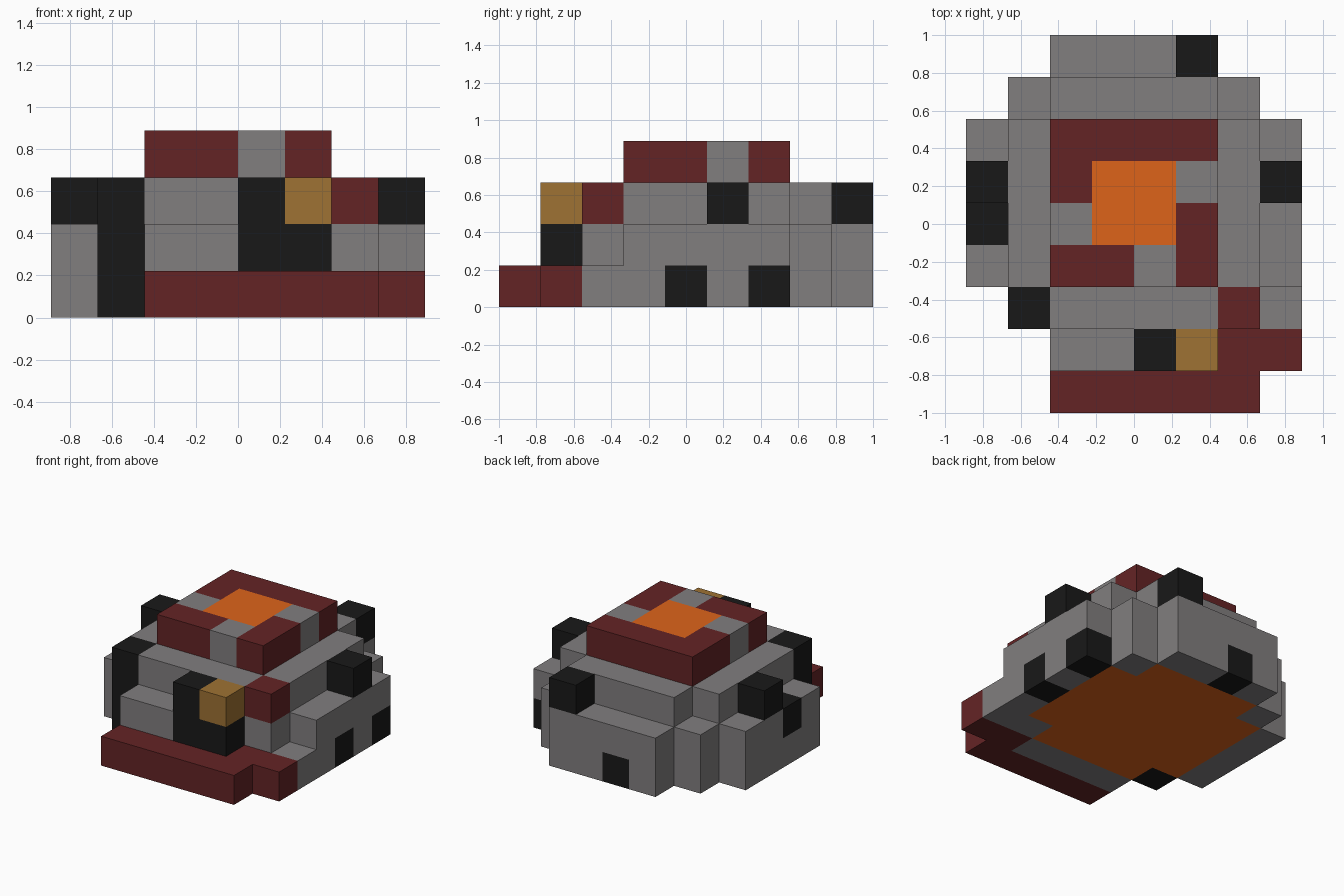
import bpy
import bmesh
from mathutils import Vector

if "Cube" in bpy.data.objects:
    bpy.data.objects.remove(bpy.data.objects["Cube"])

UNIT = 2 / 9                        # the model is a grid of 8 x 9 x 4 blocks
ORIGIN = Vector((-4, -4.5, 0))


def material(name, colour):
    mat = bpy.data.materials.new(name)
    mat.use_nodes = True
    rgba = (*colour, 1)
    mat.diffuse_color = rgba
    mat.node_tree.nodes["Principled BSDF"].inputs["Base Color"].default_value = rgba
    return mat


stone = material("grey stone", (0.219, 0.21, 0.212))
coal = material("black coal", (0.0097, 0.0097, 0.0097))
brick = material("dark red brick", (0.127, 0.0176, 0.0185))
lava = material("orange lava", (0.73, 0.127, 0.0103))
gold = material("dull gold", (0.342, 0.168, 0.033))

cells = {}                          # grid position -> (part, material)


def fill(part, mat, x, y, z):
    """Fill a box of blocks; each axis is a block number or a (start, end) pair."""
    spans = [range(*a) if isinstance(a, tuple) else range(a, a + 1) for a in (x, y, z)]
    for i in spans[0]:
        for j in spans[1]:
            for k in spans[2]:
                cells[i, j, k] = (part, mat)


# Stepped stone body, wide lower tier and narrower upper tier
fill("lower_tier", stone, (0, 8), (3, 7), (0, 2))
fill("lower_tier", stone, (1, 7), (7, 8), (0, 2))
fill("lower_tier", stone, (2, 6), (8, 9), (0, 2))
fill("lower_tier", stone, (2, 7), (2, 3), (0, 2))
fill("lower_tier", stone, (2, 6), (1, 2), (0, 2))
fill("lower_tier", stone, 7, 2, 0)
fill("upper_tier", stone, (1, 7), (3, 7), 2)
fill("upper_tier", stone, (2, 6), (2, 8), 2)

# Lava core reaching the underside
fill("lava_core", lava, (1, 7), (3, 7), 0)
fill("lava_core", lava, (2, 6), (2, 8), 0)

# Brick rim with stone gaps around the lava vent
fill("brick_rim", brick, (2, 6), (3, 7), 3)
for x, y in ((4, 3), (2, 4), (5, 5)):
    fill("rim_stones", stone, x, y, 3)
fill("lava_vent", lava, (3, 5), (4, 6), 3)

# Front step and brick on the front shoulder
fill("front_step", brick, (2, 7), 0, 0)
fill("front_step", brick, (6, 8), 1, 0)
fill("shoulder_brick", brick, 6, 2, 2)

# Coal pillars and gold block at the front
fill("corner_pillar", coal, 1, 2, (0, 3))
fill("front_coal", coal, (4, 6), 1, 1)
fill("front_coal", coal, 4, 1, 2)
fill("gold_block", gold, 5, 1, 2)

# Coal lumps on the ledges and set into the walls
fill("left_ledge_coal", coal, 7, 5, 2)
fill("right_ledge_coal", coal, 0, 5, 2)
fill("back_ledge_coal", coal, 5, 8, 2)
fill("right_wall_coal", coal, 0, 4, 1)
fill("back_wall_coal", coal, 3, 8, 0)
for y in (4, 6):
    fill("left_wall_coal", coal, 7, y, 0)


def build(part):
    """Make one mesh from the exposed sides of a part's blocks."""
    bm = bmesh.new()
    for cell, (owner, mat) in cells.items():
        if owner != part:
            continue
        centre = Vector(cell) + Vector((0.5, 0.5, 0.5))
        for axis in range(3):
            for sign in (-1, 1):
                n = Vector((0, 0, 0))
                n[axis] = sign
                if tuple(int(c + d) for c, d in zip(cell, n)) in cells:
                    continue
                u = Vector((0, 0, 0))
                u[(axis + 1) % 3] = 1
                v = n.cross(u)
                corners = [centre + (n + a * u + b * v) / 2
                           for a, b in ((-1, -1), (1, -1), (1, 1), (-1, 1))]
                bm.faces.new([bm.verts.new((c + ORIGIN) * UNIT) for c in corners])
        part_mat = mat
    bmesh.ops.remove_doubles(bm, verts=bm.verts, dist=0.001)
    bmesh.ops.dissolve_limit(bm, angle_limit=0.01, verts=bm.verts, edges=bm.edges)
    mesh = bpy.data.meshes.new(part)
    bm.to_mesh(mesh)
    bm.free()
    mesh.materials.append(part_mat)
    bpy.context.collection.objects.link(bpy.data.objects.new(part, mesh))


for part in dict.fromkeys(owner for owner, _ in cells.values()):
    build(part)
